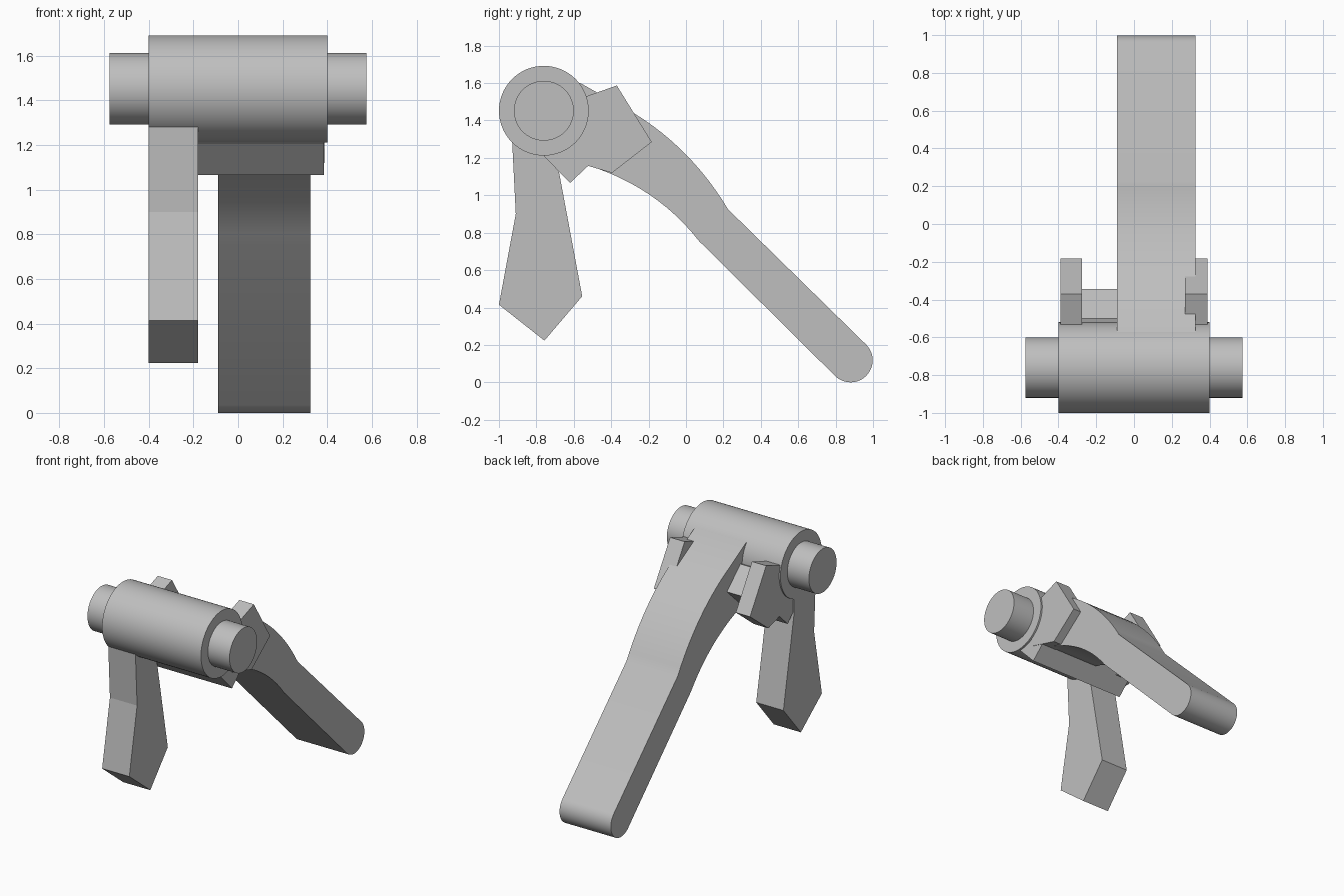
import bpy, bmesh, math
from mathutils import Vector

cube = bpy.data.objects.get("Cube")
if cube:
    bpy.data.objects.remove(cube, do_unlink=True)

# One plain grey material
grey = bpy.data.materials.new("plain grey")
grey.use_nodes = True
COLOR = (0.52, 0.52, 0.52, 1)
grey.diffuse_color = COLOR
grey.node_tree.nodes["Principled BSDF"].inputs["Base Color"].default_value = COLOR


def extrude_profile(name, profile, x0, x1, smooth=False):
    """Extrude a closed (y, z) outline from x0 to x1."""
    bm = bmesh.new()
    face = bm.faces.new([bm.verts.new((x0, y, z)) for y, z in profile])
    result = bmesh.ops.extrude_face_region(bm, geom=[face])
    moved = [g for g in result["geom"] if isinstance(g, bmesh.types.BMVert)]
    bmesh.ops.translate(bm, verts=moved, vec=(x1 - x0, 0, 0))
    bmesh.ops.recalc_face_normals(bm, faces=bm.faces)
    mesh = bpy.data.meshes.new(name)
    bm.to_mesh(mesh)
    bm.free()
    mesh.materials.append(grey)
    obj = bpy.data.objects.new(name, mesh)
    bpy.context.collection.objects.link(obj)
    if smooth:
        bpy.ops.object.select_all(action="DESELECT")
        obj.select_set(True)
        bpy.context.view_layer.objects.active = obj
        bpy.ops.object.shade_smooth_by_angle(angle=math.radians(25))
    return obj


def arc(center, radius, start, end, steps):
    """Points on an arc, angles in degrees."""
    angles = [math.radians(start + (end - start) * i / steps) for i in range(steps + 1)]
    return [(center[0] + radius * math.cos(a), center[1] + radius * math.sin(a)) for a in angles]


def bezier(a, b, c, steps=12):
    """Quadratic curve from a to c, pulled towards b."""
    a, b, c = Vector(a), Vector(b), Vector(c)
    ts = [i / steps for i in range(steps + 1)]
    return [tuple(a * (1 - t) ** 2 + b * 2 * t * (1 - t) + c * t * t) for t in ts]


# Barrel and the axle through it
HUB = (-0.76, 1.452)
extrude_profile("barrel", arc(HUB, 0.24, 0, 360, 64)[:-1], -0.4, 0.4, True)
extrude_profile("axle", arc(HUB, 0.16, 0, 360, 64)[:-1], -0.575, 0.575, True)

# Long arm: curved neck, straight shank and rounded tip
neck_top = [(-0.68, 1.62), (-0.565, 1.6)] + bezier((-0.28, 1.44), (0.03, 1.25), (0.225, 0.925))
tip = arc((0.88, 0.118), 0.118, 45, -135, 24)
neck_bottom = bezier((0.07, 0.755), (-0.16, 1.05), (-0.54, 1.165)) + [(-0.68, 1.28)]
extrude_profile("long_arm", neck_top + tip + neck_bottom, -0.09, 0.325, True)

# Hanging lever with a pointed foot
extrude_profile("hanging_lever", [
    (-0.935, 1.4), (-0.91, 0.9), (-1.0, 0.415), (-0.757, 0.223),
    (-0.555, 0.46), (-0.68, 1.13), (-0.68, 1.4)], -0.4, -0.18)

# Slanted cross bar under the barrel
extrude_profile("cross_bar", [
    (-0.76, 1.21), (-0.62, 1.066), (-0.345, 1.325), (-0.5, 1.47), (-0.7, 1.4)],
    -0.39, 0.385)

# Pair of side lugs
for name, x0, x1 in (("right_lug", -0.39, -0.275), ("left_lug", 0.27, 0.388)):
    extrude_profile(name, [
        (-0.7, 1.47), (-0.37, 1.587), (-0.183, 1.285), (-0.395, 1.12), (-0.62, 1.185)],
        x0, x1)
